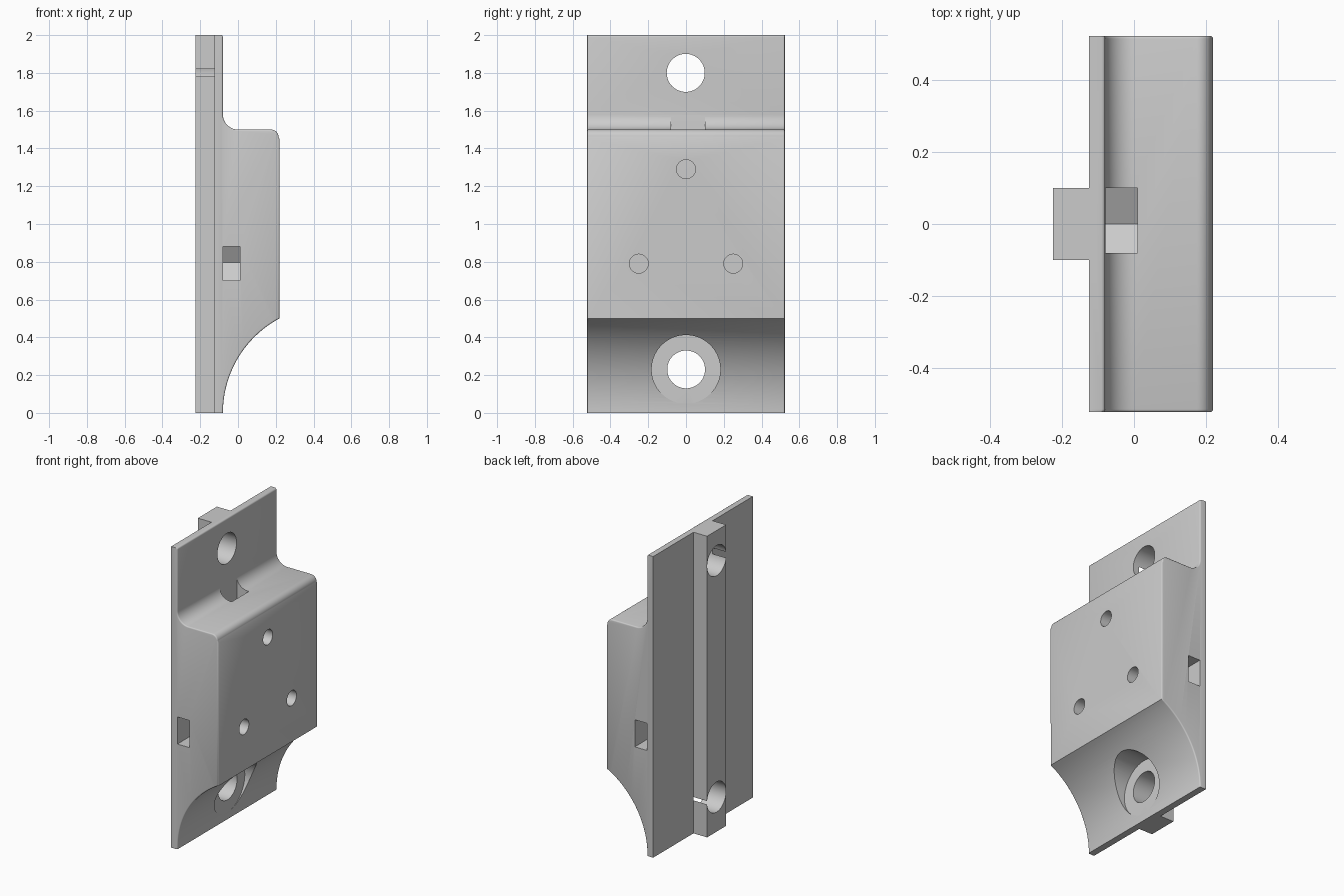
import bpy
import bmesh
from math import sin, cos, pi, asin, radians
from mathutils import Vector, Matrix

if "Cube" in bpy.data.objects:
    bpy.data.objects.remove(bpy.data.objects["Cube"], do_unlink=True)

HALF = 0.523                      # half the width along y
BACK, FACE, FRONT = -0.125, -0.08, 0.22
RAIL = -0.225

grey = bpy.data.materials.new("plain grey")
grey.use_nodes = True
colour = (0.6, 0.6, 0.6, 1)
grey.diffuse_color = colour
grey.node_tree.nodes["Principled BSDF"].inputs["Base Color"].default_value = colour


def make(name, bm):
    bmesh.ops.recalc_face_normals(bm, faces=bm.faces)
    mesh = bpy.data.meshes.new(name)
    bm.to_mesh(mesh)
    bm.free()
    mesh.materials.append(grey)
    ob = bpy.data.objects.new(name, mesh)
    bpy.context.collection.objects.link(ob)
    return ob


def arc(cx, cz, r, a0, a1, n):
    steps = [a0 + (a1 - a0) * i / n for i in range(n + 1)]
    return [Vector((cx + r * cos(a), cz + r * sin(a))) for a in steps]


def loft(name, rings):
    bm = bmesh.new()
    loops = [[bm.verts.new(p) for p in ring] for ring in rings]
    for a, b in zip(loops, loops[1:]):
        for i in range(len(a)):
            j = (i + 1) % len(a)
            bm.faces.new((a[i], a[j], b[j], b[i]))
    bm.faces.new(loops[0])
    bm.faces.new(loops[-1])
    return make(name, bm)


def box(name, lo, hi):
    bm = bmesh.new()
    lo, hi = Vector(lo), Vector(hi)
    bmesh.ops.create_cube(bm, size=1, matrix=Matrix.Translation((lo + hi) / 2)
                          @ Matrix.Diagonal((*(hi - lo), 1)))
    return make(name, bm)


def drill(name, y, z, r, x0, x1):
    rings = [[(x, y + p.x, z + p.y) for p in arc(0, 0, r, 0, 2 * pi, 64)[:-1]]
             for x in (x0, x1)]
    return loft(name, rings)


def pocket(name, outline):
    return loft(name, [[(x, y, z) for y, z in outline] for x in (FACE + 0.001, 0.01)])


def combine(target, tool, operation):
    mod = target.modifiers.new(tool.name, 'BOOLEAN')
    mod.operation, mod.object, mod.solver = operation, tool, 'EXACT'
    bpy.context.view_layer.objects.active = target
    bpy.ops.object.modifier_apply(modifier=mod.name)
    bpy.data.objects.remove(tool, do_unlink=True)


# Side outline: scooped foot, rounded shoulder, filleted step, thin top plate
R = 0.567
front = arc(FACE + R, 0, R, pi, pi - asin(0.5 / R), 32)
front += [Vector((FRONT, 1.45))]
front += arc(0.175, 1.46, 0.04, 0, pi / 2, 10)
front += arc(0, 1.58, 0.08, 1.5 * pi, pi, 16)
front += arc(FACE - 0.01, 1.99, 0.01, 0, pi / 2, 4)


def inset_outline(d):
    pts = []
    for i, p in enumerate(front):
        t = front[min(i + 1, len(front) - 1)] - front[max(i - 1, 0)]
        n = Vector((t.y, -t.x)).normalized()
        q = p - n * d
        if i == 0 or i == len(front) - 1:
            q.y = p.y
        pts.append(q)
    return pts + [Vector((BACK, 2)), Vector((BACK, 0))]


# Body with softly rounded side edges
b = 0.008
ends = [(HALF - b + b * sin(a), b - b * cos(a))
        for a in (pi / 2, pi / 3, pi / 6, 0)]
sections = [(-y, d) for y, d in ends] + [(y, d) for y, d in reversed(ends)]
body = loft("mounting_block", [[(p.x, y, p.y) for p in inset_outline(d)]
                               for y, d in sections])

# Locating rail along the back
combine(body, box("back_rail", (RAIL, -0.1, 0), (BACK + 0.02, 0.1, 2)), 'UNION')

cutters = [
    # Mounting holes and the lower counterbore
    drill("upper_bolt_hole", -0.0015, 1.8, 0.1005, -0.4, 0.4),
    drill("lower_bolt_hole", 0.0007, 0.23, 0.1, -0.4, 0.4),
    drill("counterbore", 0, 0.23, 0.182, -0.0775, 0.4),
    # Nut slot entering from the step, with a pointed end
    pocket("top_nut_slot", [(-0.08, 1.6), (-0.08, 1.24), (0, 1.19), (0.1, 1.24), (0.1, 1.6)]),
    drill("top_screw_hole", 0, 1.29, 0.05, -0.03, 0.4),
]
# Nut slots entering from both sides
for side, s in (("right", -1), ("left", 1)):
    cutters.append(pocket(side + "_nut_slot", [
        (s * 0.6, 0.70), (s * 0.2, 0.70), (s * 0.146, 0.795), (s * 0.2, 0.88), (s * 0.6, 0.88)]))
    cutters.append(drill(side + "_screw_hole", s * 0.25, 0.79, 0.05, -0.03, 0.4))
for c in cutters:
    combine(body, c, 'DIFFERENCE')

bpy.ops.object.select_all(action='DESELECT')
body.select_set(True)
bpy.context.view_layer.objects.active = body
bpy.ops.object.shade_smooth_by_angle(angle=radians(35))
